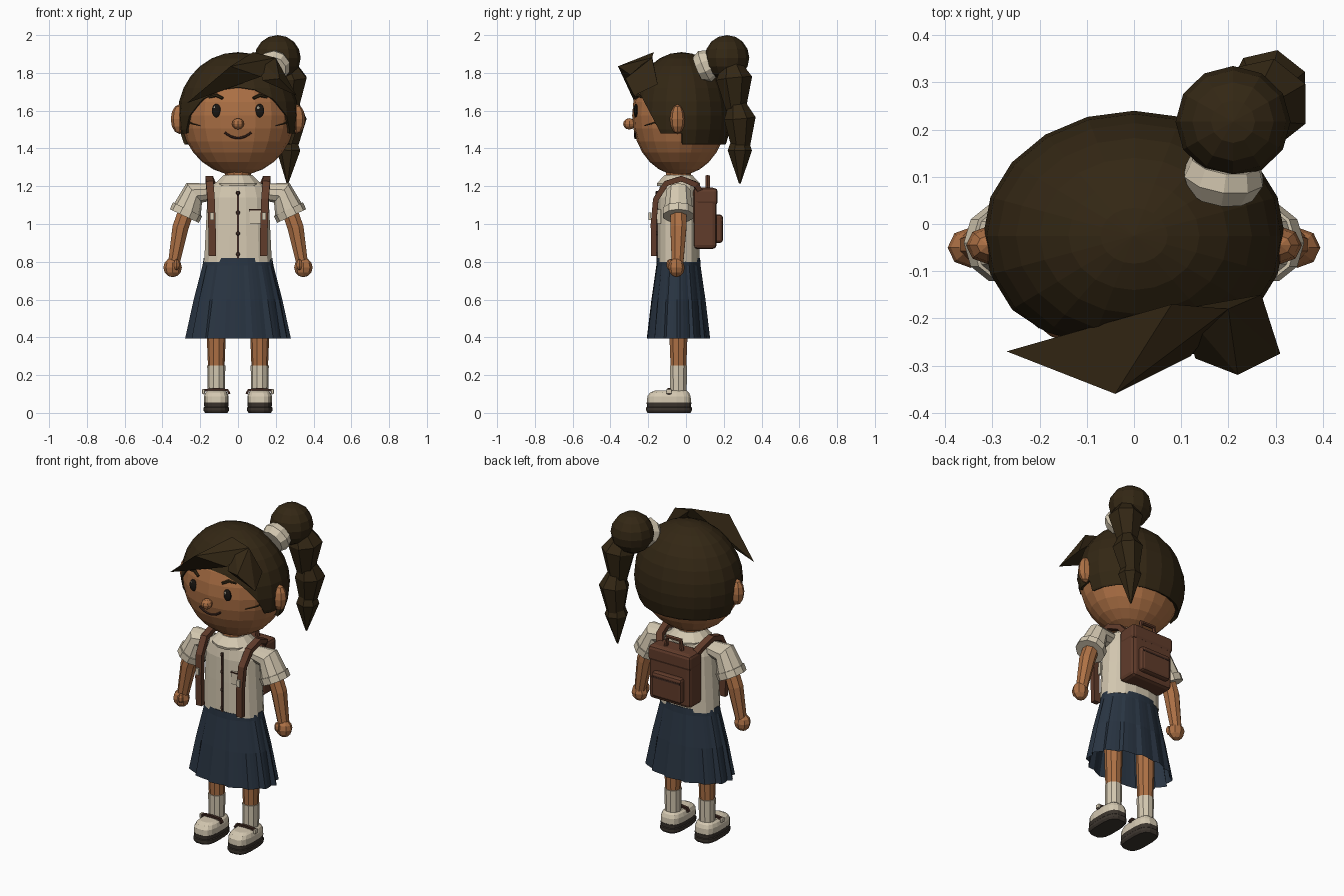
import bpy, bmesh, math
from mathutils import Vector as V

if "Cube" in bpy.data.objects:
    bpy.data.objects.remove(bpy.data.objects["Cube"])


def material(name, rgb):
    m = bpy.data.materials.new(name)
    m.use_nodes = True
    m.diffuse_color = (*rgb, 1)
    m.node_tree.nodes["Principled BSDF"].inputs["Base Color"].default_value = (*rgb, 1)
    return m


skin = material("skin", (0.42, 0.165, 0.06))
hair = material("dark_hair", (0.033, 0.02, 0.007))
cream = material("cream_cloth", (0.66, 0.58, 0.44))
navy = material("navy_cloth", (0.022, 0.035, 0.055))
leather = material("brown_leather", (0.12, 0.045, 0.024))
trim = material("dark_trim", (0.05, 0.022, 0.015))
sole_mat = material("sole_rubber", (0.045, 0.035, 0.027))
black = material("eye_black", (0.01, 0.008, 0.006))


def add(name, bm, mat):
    bmesh.ops.recalc_face_normals(bm, faces=bm.faces)
    me = bpy.data.meshes.new(name)
    bm.to_mesh(me)
    bm.free()
    me.materials.append(mat)
    ob = bpy.data.objects.new(name, me)
    bpy.context.scene.collection.objects.link(ob)
    return ob


def loft(name, rings, mat, bottom=True, top=True):
    """Bridge a list of equal-length point rings."""
    bm = bmesh.new()
    rows = [[bm.verts.new(p) for p in r] for r in rings]
    n = len(rows[0])
    for a, b in zip(rows, rows[1:]):
        for i in range(n):
            j = (i + 1) % n
            bm.faces.new((a[i], a[j], b[j], b[i]))
    if bottom:
        bm.faces.new(rows[0])
    if top:
        bm.faces.new(rows[-1])
    return add(name, bm, mat)


def oval(x, y, z, rx, ry, n=16, power=1.0):
    """Horizontal ring; a power below one squares it off."""
    pts = []
    for i in range(n):
        a = math.tau * (i + 0.5) / n
        c, s = math.cos(a), math.sin(a)
        pts.append(V((x + rx * math.copysign(abs(c) ** power, c),
                      y + ry * math.copysign(abs(s) ** power, s), z)))
    return pts


def limb(name, pts, radii, mat, n=8, ref=(0, 1, 0), flat=1.0):
    """Tube along a path; flat scales the thickness across ref."""
    pts, rings = [V(p) for p in pts], []
    for i, p in enumerate(pts):
        t = (pts[min(i + 1, len(pts) - 1)] - pts[max(i - 1, 0)]).normalized()
        u = (V(ref) - t * t.dot(V(ref))).normalized()
        w = t.cross(u)
        r = radii[i] if isinstance(radii, (list, tuple)) else radii
        angles = [math.tau * (k + 0.5) / n for k in range(n)]
        rings.append([p + u * r * math.cos(a) + w * r * flat * math.sin(a) for a in angles])
    return loft(name, rings, mat)


def sphere_mesh(loc, scale, u, v):
    bm = bmesh.new()
    bmesh.ops.create_uvsphere(bm, u_segments=u, v_segments=v, radius=1)
    for p in bm.verts:
        p.co = V(loc) + V(a * b for a, b in zip(p.co, scale))
    return bm


def ball(name, loc, scale, mat, u=10, v=7):
    return add(name, sphere_mesh(loc, scale, u, v), mat)


def box(name, loc, size, mat, bevel=0):
    bm = bmesh.new()
    bmesh.ops.create_cube(bm, size=1)
    for p in bm.verts:
        p.co = V(loc) + V(a * b for a, b in zip(p.co, size))
    if bevel:
        bmesh.ops.bevel(bm, geom=bm.edges[:], offset=bevel, segments=2, profile=0.5, affect='EDGES')
    return add(name, bm, mat)


def hull(name, pts, mat):
    bm = bmesh.new()
    bmesh.ops.convex_hull(bm, input=[bm.verts.new(p) for p in pts])
    return add(name, bm, mat)


HEAD, HEAD_R = V((0, -0.035, 1.575)), V((0.302, 0.25, 0.317))


def face_point(x, z, out=0.0):
    k = 1 - (x / HEAD_R.x) ** 2 - ((z - HEAD.z) / HEAD_R.z) ** 2
    return V((x, HEAD.y - HEAD_R.y * math.sqrt(max(k, 0)) - out, z))


# Head, nose and mouth
ball("head", HEAD, HEAD_R, skin, 20, 14)
ball("nose", (0, -0.3, 1.53), (0.032, 0.033, 0.03), skin, 8, 6)
limb("mouth", [face_point(0.014 * i, 1.455 + 0.0012 * i * i, 0.002) for i in range(-5, 6)], 0.006, trim, 6)
limb("neck", [(0, -0.04, 1.18), (0, -0.04, 1.32)], 0.07, skin, 10)

# Hair cap, trimmed along the hairline
bm = sphere_mesh((0, -0.025, 1.575), (0.32, 0.265, 0.335), 20, 14)
front_normal = V((0, 1.9, 1))
front_origin = V((0, -0.16, 1.53))
cuts = [((0, 0, 1.42), (0, 0, 1)), ((0, 0, 1.48), (0, 0, 1)),
        ((0, -0.02, 0), (0, 1, 0)), (front_origin, front_normal)]
for co, no in cuts:
    bmesh.ops.bisect_plane(bm, geom=bm.verts[:] + bm.edges[:] + bm.faces[:], plane_co=co, plane_no=no)


def bare(c):
    low = 1.42 if c.y > -0.02 else 1.48
    return c.z < low or (V(c) - front_origin).dot(front_normal) < 0


bmesh.ops.delete(bm, geom=[f for f in bm.faces if bare(f.calc_center_median())], context='FACES')
cap = add("hair_cap", bm, hair)
shell = cap.modifiers.new("thickness", 'SOLIDIFY')
shell.thickness, shell.offset = 0.02, -1

# Swept fringe
hull("fringe_right", [(0.08, -0.17, 1.91), (0.2, -0.18, 1.88), (-0.04, -0.36, 1.835),
                      (-0.27, -0.27, 1.64), (0.12, -0.28, 1.78)], hair)
hull("fringe_left", [(0.1, -0.18, 1.89), (0.2, -0.18, 1.88), (0.22, -0.32, 1.77),
                     (0.31, -0.275, 1.68), (0.13, -0.285, 1.76), (0.27, -0.15, 1.74)], hair)

# Bun, hair tie and ponytail
ball("hair_bun", (0.21, 0.217, 1.88), (0.122, 0.118, 0.12), hair, 12, 8)
limb("hair_tie", [(0.185, 0.065, 1.82), (0.19, 0.1, 1.835), (0.195, 0.135, 1.85)],
     [0.07, 0.088, 0.075], cream, 10, (1, 0, 0))
tail = [([(0.255, 0.24, 1.85), (0.275, 0.255, 1.77), (0.27, 0.265, 1.59)], [0.05, 0.098, 0.05]),
        ([(0.28, 0.27, 1.64), (0.285, 0.285, 1.56), (0.27, 0.29, 1.4)], [0.045, 0.086, 0.048]),
        ([(0.27, 0.285, 1.46), (0.27, 0.285, 1.39), (0.262, 0.285, 1.215)], [0.04, 0.066, 0.005])]
for i, (pts, radii) in enumerate(tail):
    limb(f"ponytail_{i + 1}", pts, radii, hair, 7, (1, 0, 0))

# Shirt body, collar, placket, buttons and pocket
loft("shirt", [oval(0, -0.04, z, rx, ry, 16, 0.85) for z, rx, ry in
               [(0.8, 0.182, 0.112), (1.0, 0.172, 0.112), (1.14, 0.165, 0.11),
                (1.2, 0.145, 0.1), (1.25, 0.08, 0.07)]], cream)
loft("collar", [oval(0, -0.04, z, r, r * 0.95, 12) for z, r in
                [(1.2, 0.122), (1.215, 0.125), (1.26, 0.078)]], cream)
box("placket", (0, -0.151, 0.99), (0.012, 0.008, 0.37), trim)
for i, z in enumerate((0.84, 0.95, 1.06, 1.165)):
    ball(f"button_{i + 1}", (0, -0.155, z), (0.011, 0.008, 0.011), trim, 8, 5)
box("shirt_pocket", (0.095, -0.143, 1.04), (0.07, 0.02, 0.075), cream)
box("pocket_edge", (0.095, -0.154, 1.075), (0.072, 0.006, 0.007), trim)

# Pleated skirt
PLEATS = 56
rings = []
for z, rx, ry, depth in [(0.395, 0.28, 0.17, 0.08), (0.6, 0.235, 0.145, 0.05),
                         (0.78, 0.188, 0.118, 0.02), (0.82, 0.182, 0.115, 0)]:
    ring = oval(0, -0.04, z, rx, ry, PLEATS)
    for i, p in enumerate(ring):
        k = 1 - depth * (0, 0.35, 0.7, 1)[i % 4]
        p.x, p.y = p.x * k, -0.04 + (p.y + 0.04) * k
    rings.append(ring)
loft("skirt", rings, navy, bottom=False)

# Paired parts
for s, side in ((1, "left"), (-1, "right")):
    def at(x, y, z):
        return (s * x, y, z)

    # Face details
    ball(f"{side}_ear", at(0.31, -0.045, 1.555), (0.046, 0.04, 0.078), skin, 8, 6)
    ball(f"{side}_eye", face_point(s * 0.115, 1.6), (0.025, 0.012, 0.036), black, 10, 8)
    ball(f"{side}_eye_shine", face_point(s * 0.115 - 0.008, 1.616, 0.01), (0.007, 0.004, 0.009), cream, 6, 5)
    limb(f"{side}_brow", [face_point(s * x, z, 0.002) for x, z in
                          ((0.08, 1.665), (0.115, 1.682), (0.155, 1.67))], [0.008, 0.01, 0.005], hair, 6)
    limb(f"{side}_hair_wisp", [face_point(s * x, z, 0.003) for x, z in
                               ((0.2, 1.52), (0.24, 1.53), (0.275, 1.545))], [0.002, 0.004, 0.005], hair, 5)

    # Sleeve, cuff, arm and hand
    limb(f"{side}_sleeve", [at(0.14, -0.04, 1.17), at(0.232, -0.04, 1.165), at(0.272, -0.04, 1.065)],
         [0.045, 0.066, 0.08], cream, 10)
    limb(f"{side}_cuff", [at(0.267, -0.04, 1.078), at(0.284, -0.04, 1.042)], 0.085, cream, 10)
    limb(f"{side}_arm", [at(0.27, -0.04, 1.08), at(0.305, -0.04, 0.98), at(0.34, -0.045, 0.79)],
         [0.045, 0.046, 0.033], skin, 8)
    ball(f"{side}_hand", at(0.346, -0.05, 0.77), (0.049, 0.043, 0.052), skin, 8, 6)
    ball(f"{side}_thumb", at(0.325, -0.085, 0.785), (0.017, 0.02, 0.03), skin, 6, 5)

    # Leg, sock and shoe
    x = s * 0.115
    limb(f"{side}_leg", [(x, -0.04, 0.2), (x, -0.04, 0.4), (x, -0.04, 0.7)], [0.042, 0.05, 0.054], skin, 10)
    limb(f"{side}_sock", [(x, -0.04, 0.08), (x, -0.04, 0.25)], [0.045, 0.048], cream, 10)
    loft(f"{side}_sole", [oval(x, -0.09, z, rx, ry, 16, 0.65) for z, rx, ry in
                          [(0, 0.06, 0.115), (0.012, 0.068, 0.122), (0.028, 0.068, 0.122),
                           (0.032, 0.064, 0.118), (0.055, 0.066, 0.12)]], sole_mat)
    loft(f"{side}_shoe", [oval(x, y, z, rx, ry, 16, 0.65) for y, z, rx, ry in
                          [(-0.09, 0.055, 0.066, 0.118), (-0.09, 0.088, 0.066, 0.116),
                           (-0.087, 0.108, 0.058, 0.104), (-0.08, 0.118, 0.045, 0.085)]], cream)
    limb(f"{side}_shoe_strap", [(x + d, -0.09, z) for d, z in
                                ((-0.07, 0.1), (-0.06, 0.12), (0, 0.126), (0.06, 0.12), (0.07, 0.1))],
         0.013, trim, 4, (0, 1, 0), 0.7)
    box(f"{side}_shoe_button", (x + s * 0.068, -0.09, 0.113), (0.014, 0.028, 0.026), cream, 0.004)

    # Shoulder strap and its buckle
    limb(f"{side}_strap", [at(0.135, -0.17, 0.83), at(0.138, -0.172, 1.0), at(0.143, -0.16, 1.13),
                           at(0.15, -0.105, 1.215), at(0.152, -0.025, 1.24),
                           at(0.14, 0.05, 1.21), at(0.11, 0.085, 1.16)],
         0.028, leather, 4, (1, 0, 0), 0.75)
    box(f"{side}_buckle", at(0.138, -0.192, 1.04), (0.02, 0.012, 0.04), cream)

# Backpack
box("backpack", (0, 0.1, 1.03), (0.28, 0.125, 0.325), leather, 0.022)
box("backpack_flap", (0, 0.108, 1.145), (0.286, 0.12, 0.09), leather, 0.018)
box("backpack_pocket", (0, 0.17, 0.975), (0.2, 0.05, 0.15), leather, 0.015)
box("backpack_pocket_seam", (0, 0.194, 1.022), (0.19, 0.006, 0.01), trim)
limb("backpack_handle", [(-0.055, 0.115, 1.18), (-0.045, 0.115, 1.25), (0.045, 0.115, 1.25),
                         (0.055, 0.115, 1.18)], 0.013, leather, 6)
